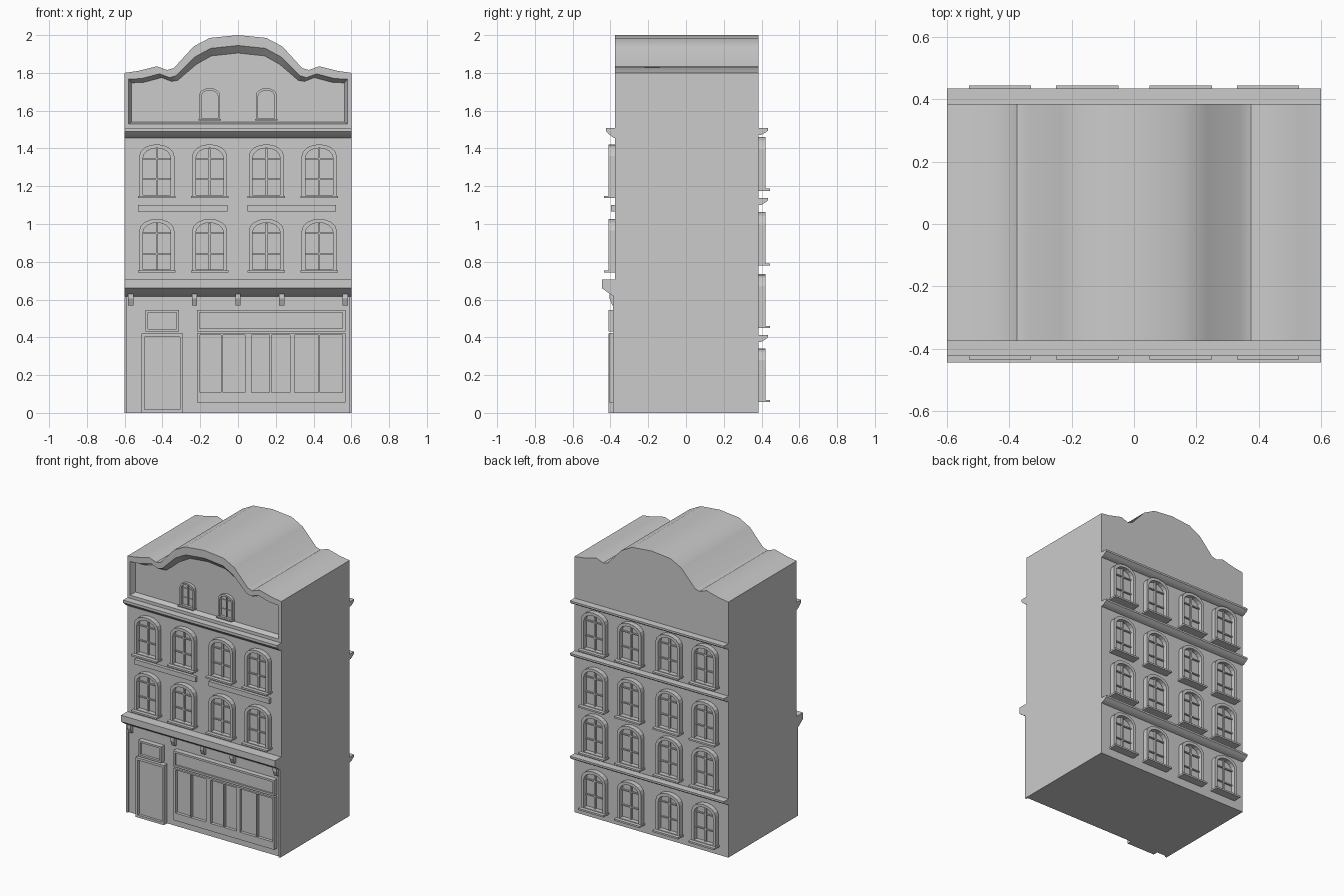
import bpy, bmesh, math

if "Cube" in bpy.data.objects:
    bpy.data.objects.remove(bpy.data.objects["Cube"])

FRONT, BACK = -0.375, 0.385
COLS = (-0.43, -0.15, 0.15, 0.43)


def finish(name, bm, smooth=False):
    bmesh.ops.recalc_face_normals(bm, faces=bm.faces)
    me = bpy.data.meshes.new(name)
    bm.to_mesh(me)
    bm.free()
    ob = bpy.data.objects.new(name, me)
    bpy.context.collection.objects.link(ob)
    if smooth:
        bpy.ops.object.select_all(action='DESELECT')
        ob.select_set(True)
        bpy.context.view_layer.objects.active = ob
        bpy.ops.object.shade_smooth_by_angle(angle=math.radians(35))
    return ob


def rings(bm, loops, cap_start=True):
    """Bridge closed loops of equal length and cap the ends."""
    vs = [[bm.verts.new(p) for p in loop] for loop in loops]
    n = len(vs[0])
    for a, b in zip(vs, vs[1:]):
        for i in range(n):
            j = (i + 1) % n
            bm.faces.new((a[i], a[j], b[j], b[i]))
    if cap_start:
        bm.faces.new(vs[0])
    bm.faces.new(vs[-1])


def rect(x0, x1, z0, z1, y):
    return [(x0, y, z0), (x1, y, z0), (x1, y, z1), (x0, y, z1)]


def box(bm, x0, x1, y0, y1, z0, z1):
    rings(bm, [rect(x0, x1, z0, z1, y0), rect(x0, x1, z0, z1, y1)])


def box_object(name, *dims):
    bm = bmesh.new()
    box(bm, *dims)
    return finish(name, bm)


def panel(name, x0, x1, z0, z1, out, border, depth):
    """Raised slab on the front wall with a sunken centre."""
    y, b = FRONT - out, border
    bm = bmesh.new()
    rings(bm, [rect(x0, x1, z0, z1, FRONT), rect(x0, x1, z0, z1, y),
               rect(x0 + b, x1 - b, z0 + b, z1 - b, y),
               rect(x0 + b, x1 - b, z0 + b, z1 - b, y + depth)])
    return finish(name, bm)


def cornice(name, wall, side, z, profile):
    bm = bmesh.new()
    rings(bm, [[(x, wall + side * d, z + h) for d, h in profile] for x in (-0.6, 0.6)])
    return finish(name, bm, True)


def window(name, x, z, wall, side, s=1.0):
    """Arched window: frame, glass, glazing bars and sill."""
    def arch(w, base, spring, rise, d):
        pts = [(-w, base), (w, base)]
        pts += [(w * math.cos(math.pi * i / 8), spring + rise * math.sin(math.pi * i / 8))
                for i in range(9)]
        return [(x + s * px, wall + side * s * d, z + s * pz) for px, pz in pts]

    def bar(x0, x1, d0, d1, z0, z1):
        box(bm, x + s * x0, x + s * x1, wall + side * s * d0, wall + side * s * d1,
            z + s * z0, z + s * z1)

    bm = bmesh.new()
    outer, inner = (0.0925, 0, 0.215, 0.062), (0.073, 0.008, 0.205, 0.052)
    rings(bm, [arch(*outer, 0), arch(*outer, 0.035), arch(*inner, 0.035), arch(*inner, 0.003)])
    bar(-0.005, 0.005, 0.002, 0.015, 0.005, 0.256)
    for h in (0.093, 0.2):
        bar(-0.073, 0.073, 0.002, 0.013, h - 0.004, h + 0.004)
    bar(-0.1, 0.1, 0, 0.06, -0.008, 0.004)
    finish(name, bm)


# Main block
box_object("building_body", -0.6, 0.6, FRONT, BACK, 0, 1.51)

# Curved gable and roof: x, then heights of outline, opening and sunken panel
half = [(0, 2.0, 1.945, 1.905), (0.15, 1.985, 1.93, 1.89), (0.235, 1.94, 1.885, 1.845),
        (0.34, 1.825, 1.785, 1.76), (0.375, 1.815, 1.775, 1.755),
        (0.43, 1.835, 1.795, 1.775), (0.53, 1.81, 1.77, 1.75), (0.6, 1.80, 1.767, 1.747)]
full = half[::-1] + [(-p[0], *p[1:]) for p in half[1:]]


def gable_ring(k, scale, base, y):
    return ([(-0.6 * scale, y, base), (0.6 * scale, y, base)]
            + [(p[0] * scale, y, p[k]) for p in full])


RECESS = FRONT + 0.04
bm = bmesh.new()
rings(bm, [gable_ring(1, 1, 1.51, BACK), gable_ring(1, 1, 1.51, FRONT),
           gable_ring(2, 0.965, 1.53, FRONT), gable_ring(3, 0.94, 1.54, RECESS)])
finish("gable_roof", bm, True)

# Cornices
cornice("shop_cornice", FRONT, -1, 0.705,
        [(0, 0), (0.07, 0), (0.07, -0.045), (0.052, -0.058), (0.03, -0.074), (0.008, -0.088), (0, -0.088)])
cornice("upper_cornice", FRONT, -1, 1.508,
        [(0, 0), (0.048, 0), (0.048, -0.018), (0.035, -0.03), (0.018, -0.045), (0.006, -0.053), (0, -0.053)])
for i, z in enumerate((0.413, 1.138, 1.508)):
    cornice(f"back_cornice_{i}", BACK, 1, z,
            [(0, 0), (0.05, 0), (0.05, -0.013), (0.035, -0.024), (0.015, -0.036), (0, -0.038)])

# Windows
for c, x in enumerate(COLS):
    for r, z in enumerate((0.75, 1.145)):
        window(f"front_window_{r}_{c}", x, z, FRONT, -1)
    for r, z in enumerate((0.065, 0.457, 0.787, 1.183)):
        window(f"back_window_{r}_{c}", x, z, BACK, 1)
for c, x in enumerate((-0.15, 0.15)):
    window(f"gable_window_{c}", x, 1.553, RECESS, -1, 0.6)

# Wall bands between the front window rows
for i, (x0, x1) in enumerate(((-0.53, -0.055), (0.05, 0.52))):
    box_object(f"wall_band_{i}", x0, x1, FRONT - 0.022, FRONT, 1.065, 1.1)

# Corner pilasters
for i, s in enumerate((-1, 1)):
    a, b = sorted((s * 0.587, s * 0.6))
    box_object(f"corner_pilaster_{i}", a, b, FRONT - 0.012, FRONT, 0, 0.617)

# Brackets under the shop cornice
for i, x in enumerate((-0.568, -0.23, 0, 0.232, 0.568)):
    bm = bmesh.new()
    prof = [(0, 0.63), (0.03, 0.63), (0.03, 0.605), (0.014, 0.568), (0, 0.568)]
    rings(bm, [[(x + e, FRONT - d, z) for d, z in prof] for e in (-0.014, 0.014)])
    finish(f"bracket_{i}", bm)

# Door, transom light and sign board
panel("door", -0.512, -0.29, 0, 0.42, 0.035, 0.017, 0.018)
panel("door_transom", -0.49, -0.312, 0.432, 0.545, 0.035, 0.013, 0.018)
panel("sign_board", -0.217, 0.568, 0.432, 0.545, 0.035, 0.014, 0.012)

# Shop window: backing, rails and posts around six panes
panes = [(-0.202, -0.09), (-0.08, 0.037), (0.072, 0.168), (0.178, 0.275), (0.3, 0.425), (0.435, 0.553)]
edges = [-0.217] + [v for p in panes for v in p] + [0.568]
F = FRONT - 0.033
bm = bmesh.new()
box(bm, -0.217, 0.568, FRONT - 0.012, FRONT, 0.055, 0.422)
box(bm, -0.217, 0.568, F, FRONT, 0.055, 0.108)
box(bm, -0.217, 0.568, F, FRONT, 0.412, 0.422)
for a, b in zip(edges[::2], edges[1::2]):
    box(bm, a, b, F, FRONT, 0.108, 0.412)
finish("shop_window", bm)
